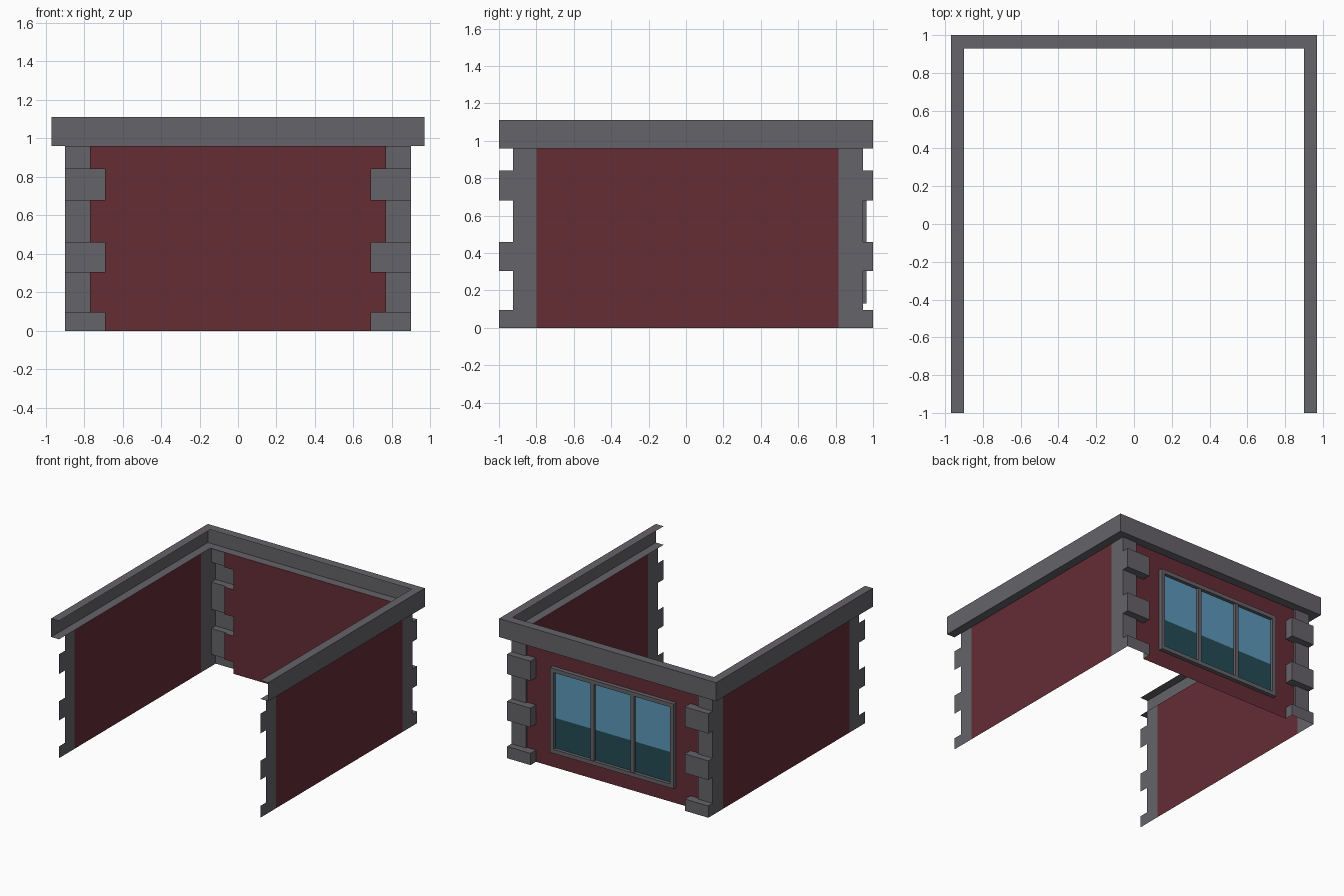
import bpy
from mathutils import Vector

if "Cube" in bpy.data.objects:
    bpy.data.objects.remove(bpy.data.objects["Cube"])

def mat(name, rgb):
    m = bpy.data.materials.new(name)
    m.diffuse_color = (*rgb, 1)
    m.use_nodes = True
    m.node_tree.nodes["Principled BSDF"].inputs["Base Color"].default_value = m.diffuse_color
    return m

GRAY = mat("gray_stone", (0.13, 0.125, 0.14))
RED = mat("dark_red_wall", (0.128, 0.026, 0.036))
BLUE = mat("sky_blue_glass", (0.11, 0.32, 0.50))
TEAL = mat("dark_teal_glass", (0.018, 0.07, 0.09))

def make(name, quads, material):
    """Build an object from (four points, outward direction) pairs."""
    verts, faces = [], []
    for pts, out in quads:
        p = [Vector(q) for q in pts]
        if (p[1] - p[0]).cross(p[2] - p[0]).dot(Vector(out)) < 0:
            p.reverse()
        faces.append(range(len(verts), len(verts) + 4))
        verts += p
    me = bpy.data.meshes.new(name)
    me.from_pydata(verts, [], [tuple(f) for f in faces])
    me.materials.append(material)
    ob = bpy.data.objects.new(name, me)
    bpy.context.collection.objects.link(ob)
    return ob

def face_x(x, y0, y1, z0, z1, s):
    return [(x, y0, z0), (x, y1, z0), (x, y1, z1), (x, y0, z1)], (s, 0, 0)

def face_y(y, x0, x1, z0, z1, s=1):
    return [(x0, y, z0), (x1, y, z0), (x1, y, z1), (x0, y, z1)], (0, s, 0)

def face_z(z, x0, x1, y0, y1, s):
    return [(x0, y0, z), (x1, y0, z), (x1, y1, z), (x0, y1, z)], (0, 0, s)

WX, WY, TOP = 0.9, 0.93, 0.96        # wall planes and wall height
COL, BLK = 0.77, 0.69                # inner edges of corner column and blocks
CY, BY = 0.945, 1.0                  # outer planes of column and blocks
levels = [0, 0.095, 0.305, 0.46, 0.68, 0.84, TOP]
bands = [(a, b, i % 2 == 0) for i, (a, b) in enumerate(zip(levels, levels[1:]))]

# Red walls
make("back_wall", [face_y(WY, -e, e, a, b) for a, b, blk in bands
                   for e in [BLK if blk else COL]], RED)
for s, side in ((1, "right"), (-1, "left")):
    make(side + "_wall", [face_x(s * WX, -0.8, 0.815, 0, TOP, s)], RED)

    # Corner stones at the back, open on the inside
    q = [face_x(s * WX, 0.815, CY, 0, TOP, s)]
    for a, b, blk in bands:
        e, y = (BLK, BY) if blk else (COL, CY)
        q.append(face_y(y, s * e, s * WX, a, b))
        q.append(face_x(s * e, WY, y, a, b, -s))
        if blk:
            q.append(face_x(s * WX, CY, BY, a, b, s))
            for z, d in ((a, -1), (b, 1)):
                if z > 0:
                    q.append(face_z(z, s * BLK, s * COL, WY, BY, d))
                    q.append(face_z(z, s * COL, s * WX, CY, BY, d))
    make(side + "_back_corner_stones", q, GRAY)

    # Flat corner stones at the open front end
    q = [face_x(s * WX, -0.925, -0.8, 0, TOP, s)]
    q += [face_x(s * WX, -1, -0.925, a, b, s) for a, b, blk in bands if blk]
    make(side + "_front_corner_stones", q, GRAY)

# Top trim: channel profile, open inward, swept round the three walls
T, Z1, D = 0.07, 1.11, 0.07
def path(d):
    return [(-WX - d, -1), (-WX - d, WY + d), (WX + d, WY + d), (WX + d, -1)]
profile = [(0, Z1, (0, 1)), (D, Z1, (1, 0)), (D, TOP, (0, -1)), (0, TOP, None)]
q = []
for (d0, z0, n), (d1, z1, _) in zip(profile, profile[1:]):
    p0, p1 = path(d0), path(d1)
    for i, o in enumerate([(-1, 0), (0, 1), (1, 0)]):
        q.append(([(*p0[i], z0), (*p0[i + 1], z0), (*p1[i + 1], z1), (*p1[i], z1)],
                  (o[0] * n[0], o[1] * n[0], n[1])))
make("top_trim", q, GRAY)

# Window on the back wall: bars without hidden back faces
def bar(x0, x1, z0, z1, y):
    b = WY + 0.002
    return [face_y(y, x0, x1, z0, z1), face_x(x0, b, y, z0, z1, -1),
            face_x(x1, b, y, z0, z1, 1), face_z(z0, x0, x1, b, y, -1),
            face_z(z1, x0, x1, b, y, 1)]

X0, X1, ZA, ZB, F = -0.565, 0.54, 0.13, 0.815, 0.032
q = bar(X0, X1, ZA, ZA + F, 0.965) + bar(X0, X1, ZB - F, ZB, 0.965)
q += bar(X0, X0 + F, ZA + F, ZB - F, 0.965) + bar(X1 - F, X1, ZA + F, ZB - F, 0.965)
step = (X1 - X0 - F) / 3
for i in (1, 2):
    x = X0 + i * step
    q += bar(x, x + F, ZA + F, ZB - F, 0.96)
make("window_frame", q, GRAY)

# Glass panes in two tones
SPLIT, GY = 0.405, WY + 0.008
panes = [(X0 + i * step + F, X0 + (i + 1) * step) for i in range(3)]
make("upper_glass", [face_y(GY, a, b, SPLIT, ZB - F) for a, b in panes], BLUE)
make("lower_glass", [face_y(GY, a, b, ZA + F, SPLIT) for a, b in panes], TEAL)
